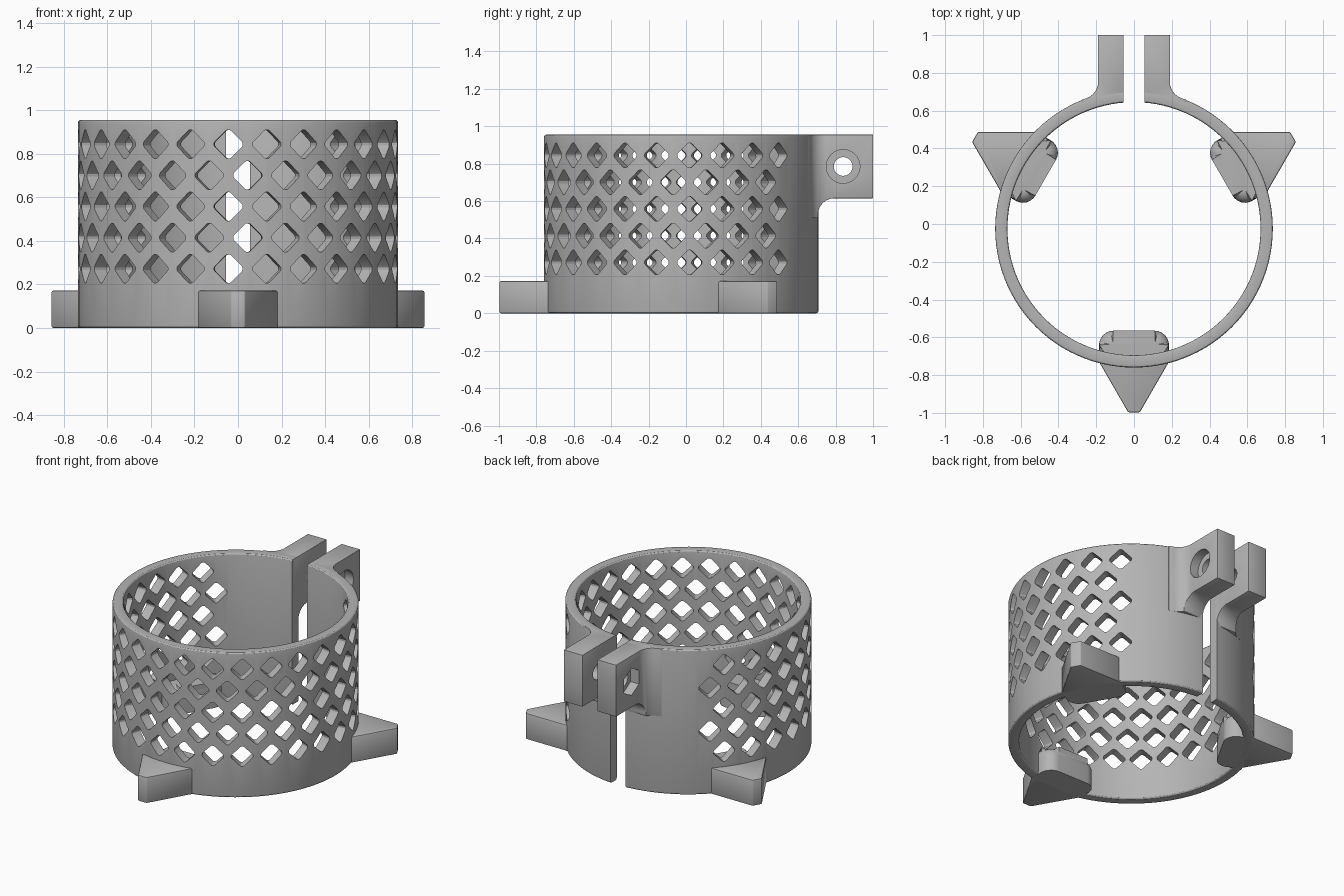
import bpy, bmesh, math
from mathutils import Vector, Matrix

if "Cube" in bpy.data.objects:
    bpy.data.objects.remove(bpy.data.objects["Cube"], do_unlink=True)

CENTRE_Y = -0.025
R_OUT, R_IN, HEIGHT = 0.735, 0.67, 0.955
GAP = 0.055

grey = bpy.data.materials.new("light_grey_plastic")
grey.use_nodes = True
colour = (0.46, 0.46, 0.46, 1)
grey.diffuse_color = colour
grey.node_tree.nodes["Principled BSDF"].inputs["Base Color"].default_value = colour


def rounded(corners, steps=6):
    """Outline from (x, y, radius) corners, with arcs at the rounded ones."""
    points = []
    for i, (x, y, r) in enumerate(corners):
        p = Vector((x, y))
        if not r:
            points.append(p)
            continue
        u = (Vector(corners[i - 1][:2]) - p).normalized()
        v = (Vector(corners[(i + 1) % len(corners)][:2]) - p).normalized()
        half = u.angle(v) / 2
        c = p + (u + v).normalized() * r / math.sin(half)
        reach = r / math.tan(half)
        a, b = p + u * reach - c, p + v * reach - c
        points += [c + a.lerp(b, k / steps).normalized() * r for k in range(steps + 1)]
    return points


def polygon(cx, cy, r, sides, turn=0.0):
    step = math.tau / sides
    return [Vector((cx + r * math.cos(turn + i * step), cy + r * math.sin(turn + i * step)))
            for i in range(sides)]


def add_prism(bm, outline, low, high, place):
    """Extrude an outline; place maps (u, v, w) to a position."""
    a = [bm.verts.new(place(p.x, p.y, low)) for p in outline]
    b = [bm.verts.new(place(p.x, p.y, high)) for p in outline]
    bm.faces.new(a)
    bm.faces.new(b)
    for i in range(len(a)):
        j = (i + 1) % len(a)
        bm.faces.new((a[i], a[j], b[j], b[i]))


def finish(bm, name):
    bmesh.ops.recalc_face_normals(bm, faces=bm.faces)
    mesh = bpy.data.meshes.new(name)
    bm.to_mesh(mesh)
    bm.free()
    mesh.materials.append(grey)
    obj = bpy.data.objects.new(name, mesh)
    bpy.context.collection.objects.link(obj)
    return obj


def prism(name, outline, low, high, place):
    bm = bmesh.new()
    add_prism(bm, outline, low, high, place)
    return finish(bm, name)


def select(obj):
    bpy.ops.object.select_all(action='DESELECT')
    obj.select_set(True)
    bpy.context.view_layer.objects.active = obj


def boolean(obj, other, operation='DIFFERENCE'):
    select(obj)
    mod = obj.modifiers.new("cut", 'BOOLEAN')
    mod.operation, mod.solver, mod.object = operation, 'EXACT', other
    bpy.ops.object.modifier_apply(modifier=mod.name)
    bpy.data.objects.remove(other, do_unlink=True)


def bevel(obj, width):
    select(obj)
    mod = obj.modifiers.new("edge", 'BEVEL')
    mod.width, mod.segments, mod.limit_method = width, 2, 'ANGLE'
    mod.angle_limit = math.radians(50)
    bpy.ops.object.modifier_apply(modifier=mod.name)


def smooth(obj):
    select(obj)
    bpy.ops.object.shade_smooth_by_angle(angle=math.radians(30))


def along_x(u, v, w):
    return (w, u, v)


def along_z(u, v, w):
    return (u, v, w)


# Ring wall: lathed rounded profile
profile = rounded([(R_IN, 0, 0.012), (R_OUT, 0, 0.012),
                   (R_OUT, HEIGHT, 0.012), (R_IN, HEIGHT, 0.012)], 3)
SEGMENTS = 104
bm = bmesh.new()
loops = []
for i in range(SEGMENTS):
    a = math.tau * i / SEGMENTS
    loops.append([bm.verts.new((p.x * math.sin(a), CENTRE_Y - p.x * math.cos(a), p.y))
                  for p in profile])
for i in range(SEGMENTS):
    one, two = loops[i], loops[(i + 1) % SEGMENTS]
    for j in range(len(profile)):
        k = (j + 1) % len(profile)
        bm.faces.new((one[j], one[k], two[k], two[j]))
ring = finish(bm, "ring_wall")

# Slot through the back of the ring
slot = [Vector(p) for p in ((-GAP, 0.3), (GAP, 0.3), (GAP, 1.2), (-GAP, 1.2))]
boolean(ring, prism("slot_cutter", slot, -0.1, 1.1, along_z))

# Staggered rows of rounded diamond holes
D = 0.074
diamond = rounded([(D, 0, 0.018), (0, D, 0.018), (-D, 0, 0.018), (0, -D, 0.018)], 3)
PITCH = math.tau / 26
bm = bmesh.new()
for row in range(5):
    z = 0.272 + row * 0.143
    side = 1 if row % 2 == 0 else -1
    for k in range(-9, 11):
        turn = Matrix.Rotation(side * (k - 0.25) * PITCH, 3, 'Z')

        def place(u, v, w):
            return turn @ Vector((u, -w, 0)) + Vector((0, CENTRE_Y, z + v))
        add_prism(bm, diamond, 0.6, 0.8, place)
boolean(ring, finish(bm, "diamond_cutter"))
smooth(ring)

# Clamp tabs: plan outline intersected with side outline, then drilled
plan = rounded([(GAP, 0.66, 0), (GAP, 1.0, 0), (0.19, 1.0, 0),
                (0.19, 0.688, 0.09), (0.28, 0.656, 0), (0.26, 0.62, 0)])
side_shape = rounded([(0.6, HEIGHT, 0), (1.0, HEIGHT, 0), (1.0, 0.615, 0),
                      (0.706, 0.615, 0.085), (0.706, 0.51, 0), (0.6, 0.51, 0)])
BOLT_Y, BOLT_Z = 0.84, 0.785
for side, name in ((1, "left_clamp_tab"), (-1, "right_clamp_tab")):
    tab = prism(name, [Vector((p.x * side, p.y)) for p in plan], 0.4, 1.1, along_z)
    boolean(tab, prism("side_shape", side_shape, -0.5, 0.5, along_x), 'INTERSECT')
    bevel(tab, 0.01)
    boolean(tab, prism("bolt_cutter", polygon(BOLT_Y, BOLT_Z, 0.05, 32), -0.4, 0.4, along_x))
    # Round recess for the bolt head, six-sided one for the nut
    recess = polygon(BOLT_Y, BOLT_Z, 0.09, 32 if side > 0 else 6, math.pi / 2)
    boolean(tab, prism("recess_cutter", recess, 0.13 * side, 0.3 * side, along_x))
    smooth(tab)

# Three feet: outer wedge and rounded inner pad
FOOT_H = 0.172
wedge = rounded([(-0.185, -0.695, 0), (-0.185, -0.705, 0), (-0.031, -0.972, 0.01),
                 (0.031, -0.972, 0.01), (0.185, -0.705, 0), (0.185, -0.695, 0)], 3)
pad = rounded([(-0.185, -0.70, 0), (0.185, -0.70, 0),
               (0.185, -0.54, 0.075), (-0.185, -0.54, 0.075)])
for i, where in enumerate(("front", "left", "right")):
    spin = Matrix.Rotation(i * math.tau / 3, 3, 'Z')

    def put(u, v, w):
        return spin @ Vector((u, v, w)) + Vector((0, CENTRE_Y, 0))
    foot = prism(where + "_foot_wedge", wedge, 0, FOOT_H, put)
    bevel(foot, 0.008)
    smooth(foot)

    bm = bmesh.new()
    add_prism(bm, pad, 0, FOOT_H, along_z)
    top = [e for e in bm.edges if all(v.co.z > 0.1 for v in e.verts)
           and any(v.co.y > -0.69 for v in e.verts)]
    bmesh.ops.bevel(bm, geom=top, offset=0.06, segments=6, profile=0.5, affect='EDGES')
    for v in bm.verts:
        v.co = put(*v.co)
    smooth(finish(bm, where + "_foot_pad"))
